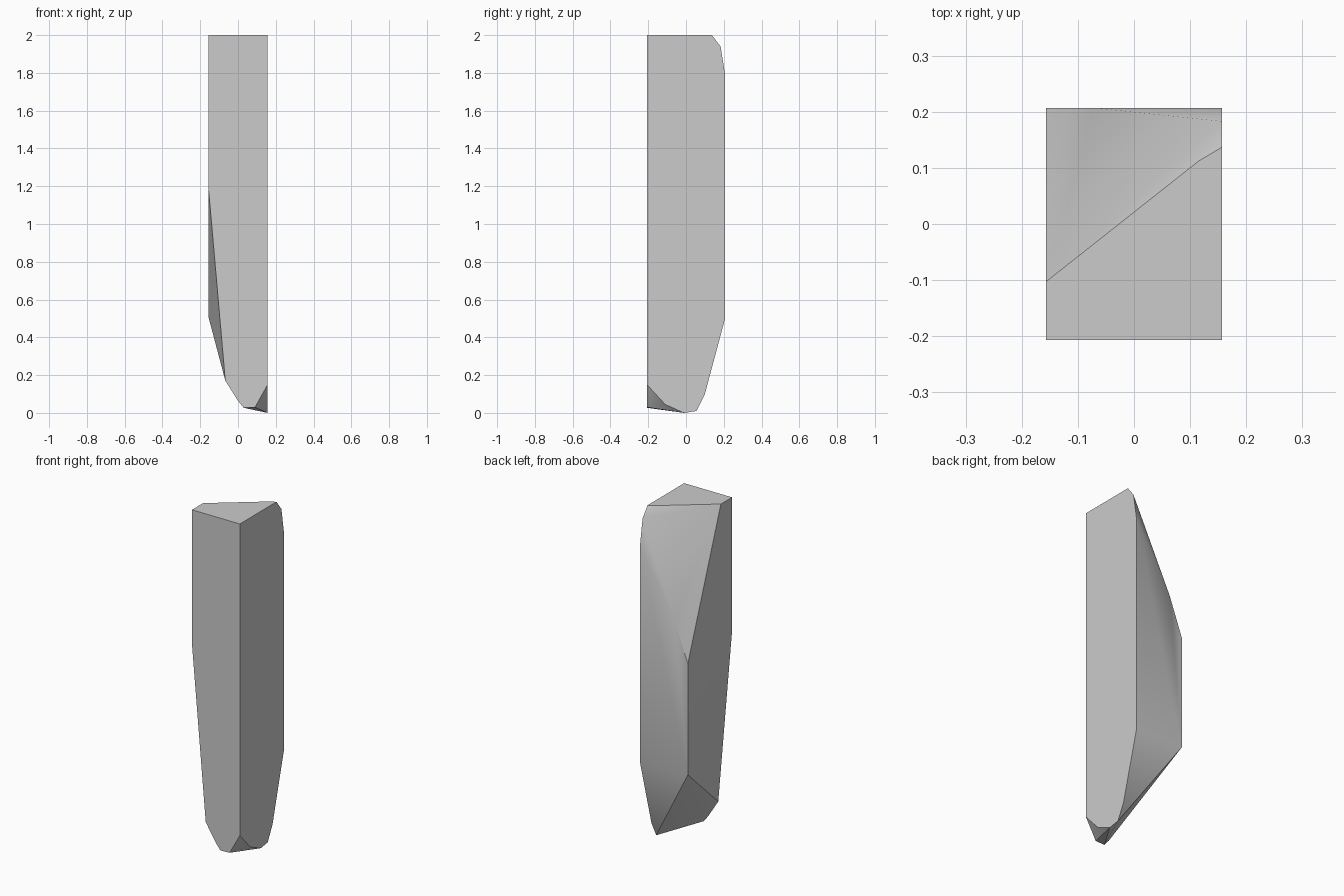
import bpy
import bmesh
import math

cube = bpy.data.objects.get("Cube")
if cube:
    bpy.data.objects.remove(cube, do_unlink=True)

# Half width, half depth and height of the shard
HALF_WIDTH, HALF_DEPTH, HEIGHT = 0.157, 0.207, 2.0


def make_material(name, value):
    material = bpy.data.materials.new(name)
    material.use_nodes = True
    colour = (value, value, value, 1.0)
    material.diffuse_color = colour
    material.node_tree.nodes["Principled BSDF"].inputs["Base Color"].default_value = colour
    return material


# Outline of each flat side, as (horizontal, height) pairs
front_outline = [(-HALF_WIDTH, HEIGHT), (HALF_WIDTH, HEIGHT), (HALF_WIDTH, 0.15),
                 (0.09, 0.03), (0.03, 0.027), (0.0, 0.064), (-0.067, 0.17),
                 (-HALF_WIDTH, 1.2)]
back_outline = [(HALF_WIDTH, 1.79), (HALF_WIDTH, 0.5), (-HALF_WIDTH, 0.51),
                (-HALF_WIDTH, 1.17), (-0.072, 1.4)]
left_outline = [(0.137, HEIGHT), (0.183, 1.94), (0.1, 0.1), (0.055, 0.01),
                (-0.01, 0.0), (-0.11, 0.045)]
# Rear rim of the slanted top, as (x, y) pairs
top_rim = [(-HALF_WIDTH, -0.103), (0.115, 0.112)]

corners = [(x, -HALF_DEPTH, z) for x, z in front_outline]
corners += [(x, HALF_DEPTH, z) for x, z in back_outline]
corners += [(HALF_WIDTH, y, z) for y, z in left_outline]
corners += [(x, y, HEIGHT) for x, y in top_rim]

# Wrap the corners in a closed faceted skin
bm = bmesh.new()
for corner in corners:
    bm.verts.new(corner)
hull = bmesh.ops.convex_hull(bm, input=bm.verts)
loose = {item for item in hull["geom_interior"] + hull["geom_unused"]
         if isinstance(item, bmesh.types.BMVert)}
bmesh.ops.delete(bm, geom=list(loose), context="VERTS")
bmesh.ops.dissolve_limit(bm, angle_limit=math.radians(1), verts=bm.verts, edges=bm.edges)
bmesh.ops.recalc_face_normals(bm, faces=bm.faces)

mesh = bpy.data.meshes.new("stone_shard")
bm.to_mesh(mesh)
bm.free()
mesh.materials.append(make_material("pale grey stone", 0.6))

shard = bpy.data.objects.new("stone_shard", mesh)
bpy.context.collection.objects.link(shard)
bpy.context.view_layer.objects.active = shard
shard.select_set(True)
bpy.ops.object.shade_smooth_by_angle(angle=math.radians(30))
